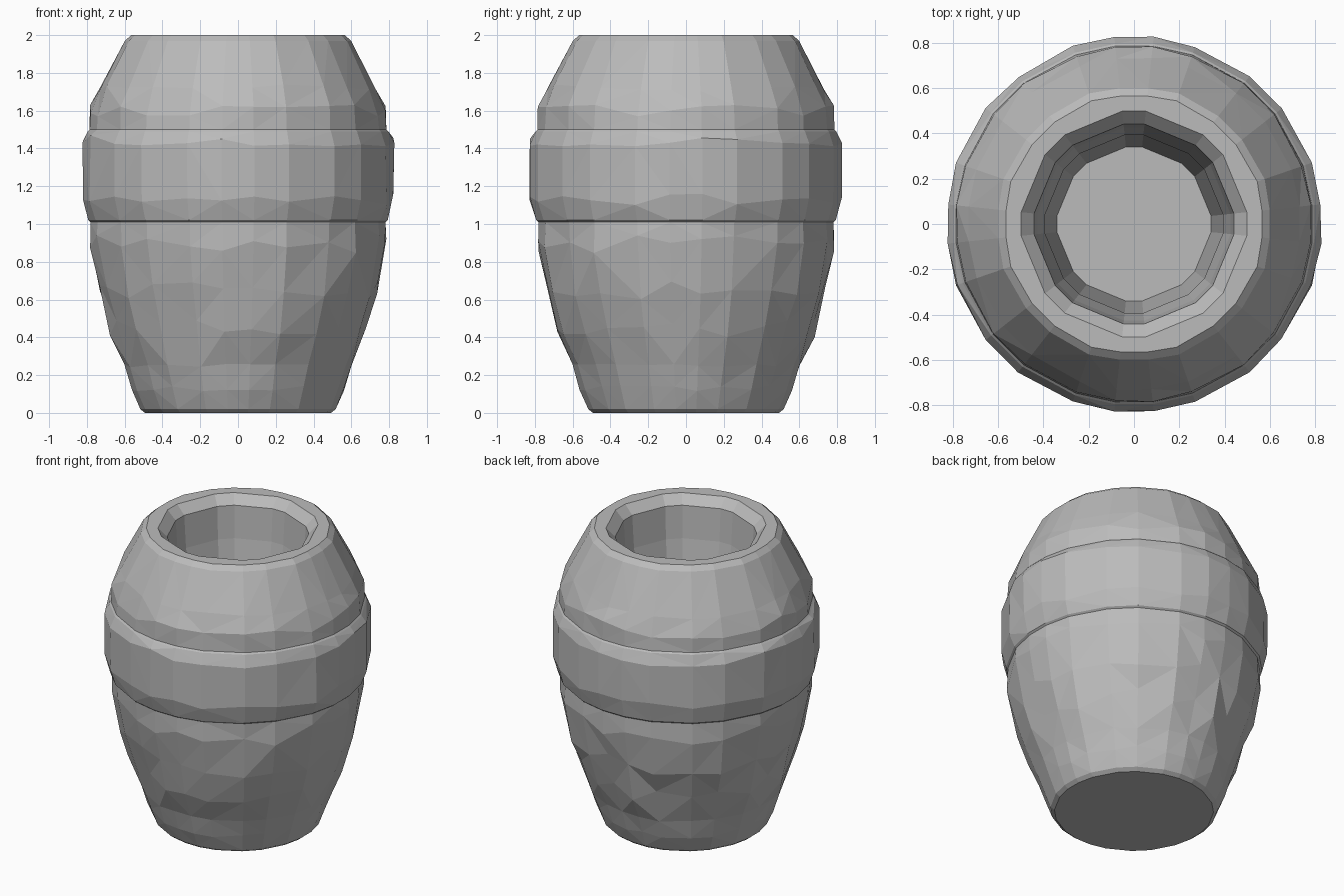
import bpy, bmesh, math, random

random.seed(4)
cube = bpy.data.objects.get("Cube")
if cube:
    bpy.data.objects.remove(cube, do_unlink=True)

stone = bpy.data.materials.new("grey_stone")
stone.use_nodes = True
GREY = (0.5, 0.5, 0.5, 1)
stone.diffuse_color = GREY
stone.node_tree.nodes["Principled BSDF"].inputs["Base Color"].default_value = GREY

# Uneven facet corners, repeated for each quarter turn
ANGLES = [math.radians(q * 90 + a) for q in range(4) for a in (6, 19, 38, 52, 71, 84)]


def ring(bm, r, z, sides=0, offset=0.0, jitter=0.0):
    """One loop of corners, optionally flattened onto a coarser polygon."""
    verts = []
    for a in ANGLES:
        radius = r
        if sides:
            step = math.tau / sides
            radius = r * math.cos(step / 2) / math.cos((a - offset) % step - step / 2)
        dz = random.uniform(-jitter, jitter)
        radius += random.uniform(-jitter, jitter) * 0.15
        verts.append(bm.verts.new((radius * math.cos(a), radius * math.sin(a), z + dz)))
    return verts


def make_part(name, rings, close_first=False, close_last=False):
    bm = bmesh.new()
    loops = [ring(bm, *args) for args in rings]
    n = len(ANGLES)
    for low, high in zip(loops, loops[1:]):
        for i in range(n):
            j = (i + 1) % n
            bm.faces.new((low[i], low[j], high[j], high[i]))
    if close_first:
        bm.faces.new(loops[0][::-1])
    if close_last:
        bm.faces.new(loops[-1])
    bmesh.ops.triangulate(bm, faces=[f for f in bm.faces if len(f.verts) == 4])
    mesh = bpy.data.meshes.new(name)
    bm.to_mesh(mesh)
    bm.free()
    mesh.materials.append(stone)
    obj = bpy.data.objects.new(name, mesh)
    bpy.context.collection.objects.link(obj)
    return obj


TWELVE = (12, math.radians(15))
EIGHT = (8, 0.0)

# Closed shell: tapering foot, swollen band, shoulder, rim, hollow and floor
make_part("barrel_pot", [
    (0.495, 0.0),
    (0.52, 0.02),
    (0.565, 0.13, 0, 0, 0.015),
    (0.605, 0.25, 0, 0, 0.01),
    (0.68, 0.45, 0, 0, 0.05),
    (0.74, 0.65, 0, 0, 0.05),
    (0.785, 0.89, 0, 0, 0.05),
    (0.785, 1.01),
    (0.797, 1.02),
    (0.828, 1.13, 0, 0, 0.03),
    (0.828, 1.44, 0, 0, 0.03),
    (0.80, 1.49),
    (0.79, 1.50),
    (0.785, 1.60, 0, 0, 0.03),
    (0.735, 1.72, 0, 0, 0.02),
    (0.62, 1.97, *TWELVE),
    (0.585, 2.0, *TWELVE),
    (0.52, 2.0, *EIGHT),
    (0.46, 1.94, *EIGHT),
    (0.445, 1.72, *EIGHT),
    (0.41, 1.50, *EIGHT),
    (0.42, 1.0, *EIGHT),
    (0.355, 0.25, *EIGHT),
], close_first=True, close_last=True)
